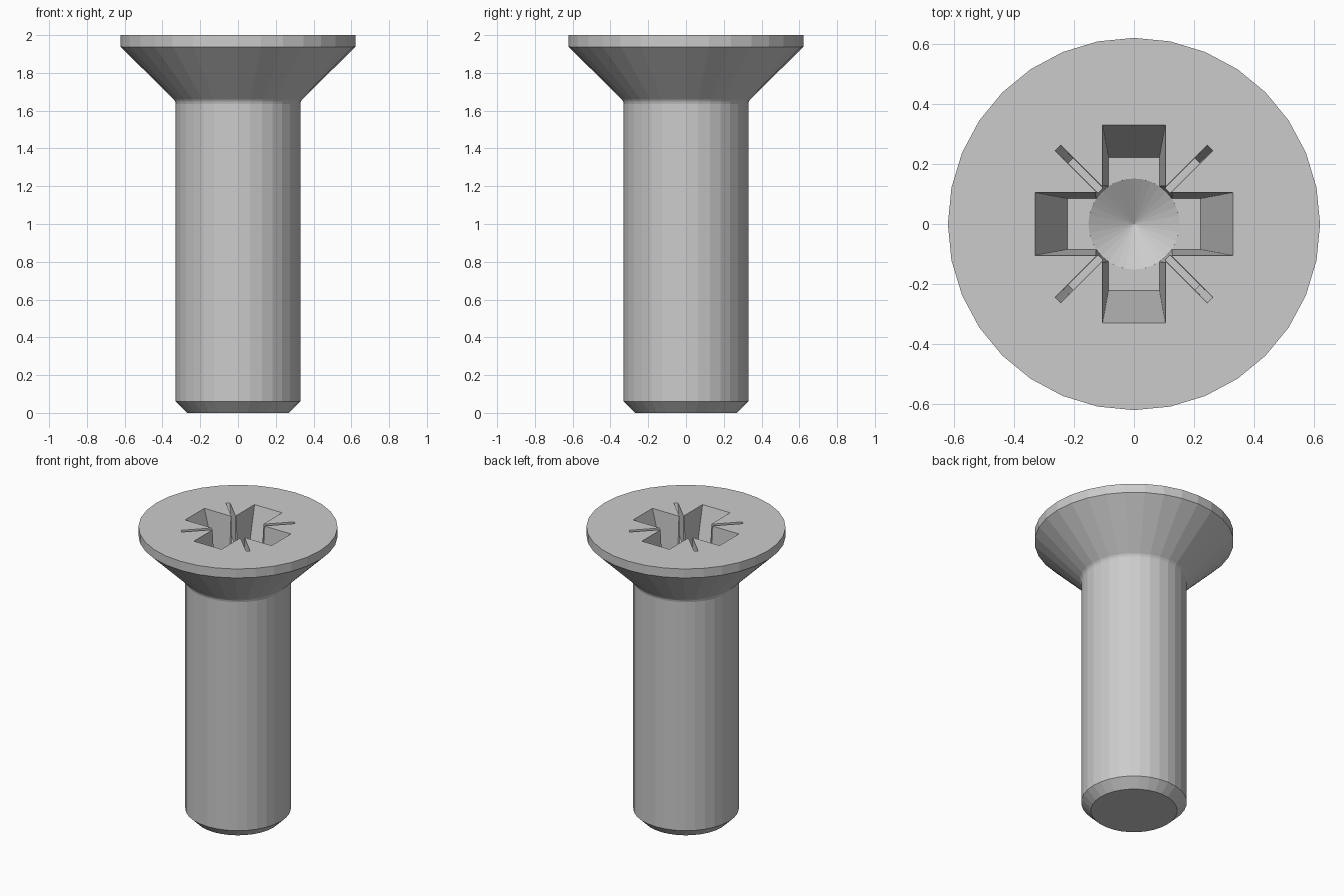
import bpy, bmesh, math
from mathutils import Matrix

if "Cube" in bpy.data.objects:
    bpy.data.objects.remove(bpy.data.objects["Cube"])

TOP, FLOOR, SEG = 2.0, 1.64, 32


def finish(name, bm):
    bmesh.ops.recalc_face_normals(bm, faces=bm.faces[:])
    me = bpy.data.meshes.new(name)
    bm.to_mesh(me)
    bm.free()
    ob = bpy.data.objects.new(name, me)
    bpy.context.collection.objects.link(ob)
    return ob


def loft(name, rings):
    """Closed solid skinned through matching rings of points."""
    bm = bmesh.new()
    loops = [[bm.verts.new(p) for p in r] for r in rings]
    n = len(loops[0])
    for a, b in zip(loops, loops[1:]):
        for i in range(n):
            j = (i + 1) % n
            bm.faces.new((a[i], a[j], b[j], b[i]))
    bm.faces.new(loops[0])
    bm.faces.new(loops[-1])
    return finish(name, bm)


def lathe(name, profile):
    return loft(name, [[(r * math.sin(2 * math.pi * i / SEG),
                         r * math.cos(2 * math.pi * i / SEG), z)
                        for i in range(SEG)] for r, z in profile])


def wing(name, top, bottom, z, angle):
    """Tapered bar; half sizes given at the head face and at its floor."""
    k = 0.1 / (TOP - z)
    over = [t + (t - b) * k for t, b in zip(top, bottom)]
    rings = [[(sx * h[0], sy * h[1], zz)
              for sx, sy in ((-1, -1), (1, -1), (1, 1), (-1, 1))]
             for h, zz in ((bottom, z), (over, TOP + 0.1))]
    ob = loft(name, rings)
    ob.data.transform(Matrix.Rotation(math.radians(angle), 4, 'Z'))
    return ob


# Shank and countersunk head in one turned profile, small fillet at the neck
screw = lathe("countersunk_screw", [
    (0.27, 0), (0.33, 0.06), (0.33, 1.635), (0.333, 1.648), (0.34, 1.66),
    (0.622, 1.938), (0.622, TOP)])

# Drive recess: cross wings, thin diagonal slits, conical centre
cutters = []
for a in (0, 90):
    cutters.append(wing("cross_cutter", (0.33, 0.105), (0.222, 0.085), FLOOR, a))
for a in (45, 135):
    cutters.append(wing("slit_cutter", (0.36, 0.013), (0.30, 0.011), 1.80, a))
cutters.append(lathe("centre_cutter", [
    (0.0005, FLOOR - 0.09), (0.152, FLOOR - 0.001), (0.17, TOP + 0.1)]))

for c in cutters:
    m = screw.modifiers.new("recess", 'BOOLEAN')
    m.operation, m.solver, m.object = 'DIFFERENCE', 'EXACT', c

# Bake the recess and drop the cutters
dg = bpy.context.evaluated_depsgraph_get()
screw_mesh = bpy.data.meshes.new_from_object(screw.evaluated_get(dg))
screw.modifiers.clear()
screw.data = screw_mesh
for c in cutters:
    bpy.data.objects.remove(c)
